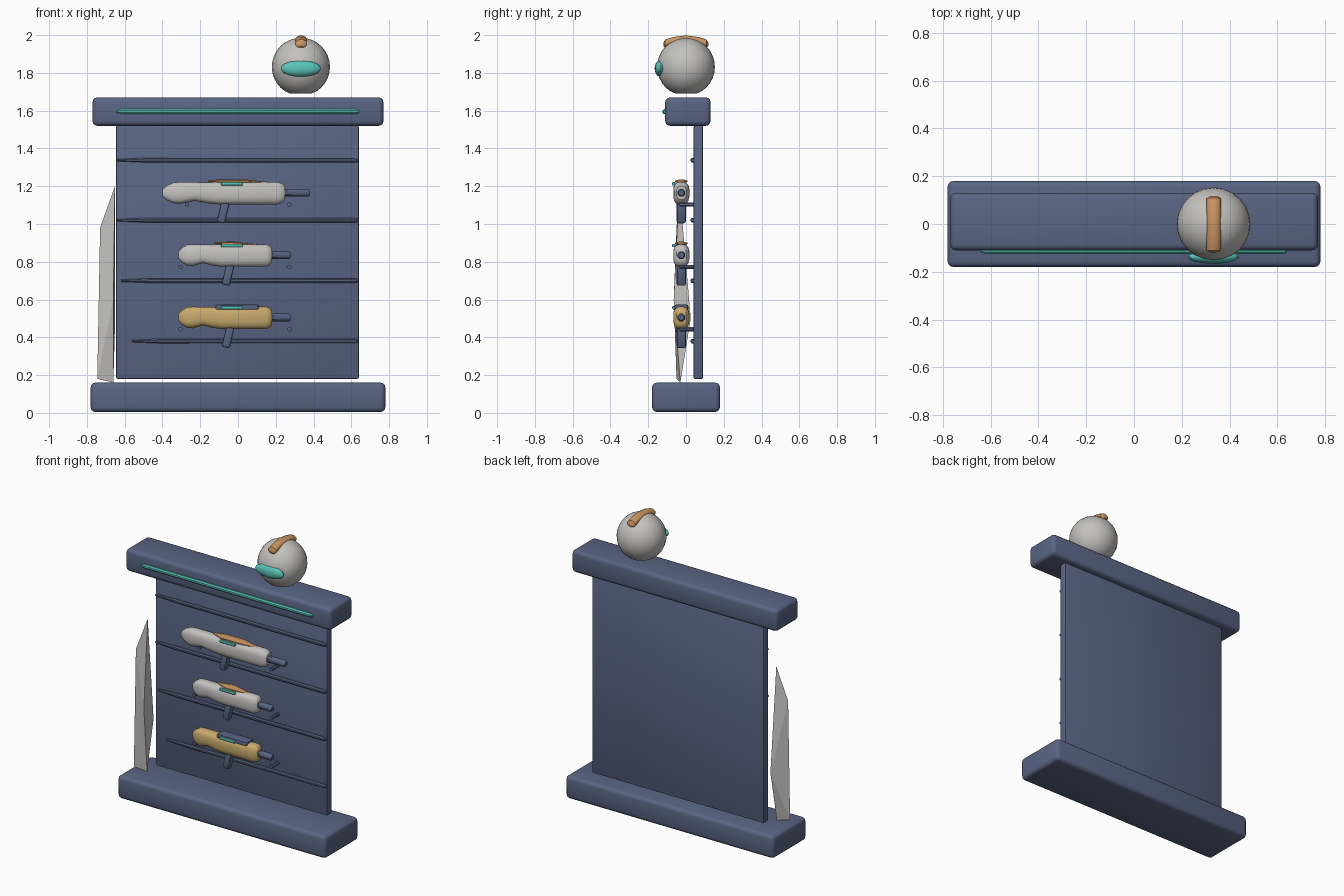
import bpy, bmesh, math
from mathutils import Vector

if "Cube" in bpy.data.objects:
    bpy.data.objects.remove(bpy.data.objects["Cube"])

def mat(name, c):
    m = bpy.data.materials.new(name)
    m.diffuse_color = (*c, 1)
    m.use_nodes = True
    m.node_tree.nodes["Principled BSDF"].inputs["Base Color"].default_value = m.diffuse_color
    return m

NAVY = mat("navy", (0.10, 0.13, 0.23))
TEAL = mat("teal", (0.10, 0.55, 0.48))
COPPER = mat("copper", (0.60, 0.30, 0.12))
GOLD = mat("gold", (0.58, 0.40, 0.15))
GREY = mat("pale_grey", (0.55, 0.54, 0.52))

def finish(name, bm, m, smooth=40):
    bmesh.ops.recalc_face_normals(bm, faces=bm.faces)
    me = bpy.data.meshes.new(name)
    bm.to_mesh(me)
    bm.free()
    ob = bpy.data.objects.new(name, me)
    bpy.context.collection.objects.link(ob)
    me.materials.append(m)
    if smooth:
        bpy.ops.object.select_all(action='DESELECT')
        ob.select_set(True)
        bpy.context.view_layer.objects.active = ob
        bpy.ops.object.shade_smooth_by_angle(angle=math.radians(smooth))
    return ob

def box(name, lo, hi, m, bevel=0.0, seg=3):
    bm = bmesh.new()
    bmesh.ops.create_cube(bm, size=1)
    for v in bm.verts:
        v.co = Vector([(a + b) / 2 + c * (b - a) for a, b, c in zip(lo, hi, v.co)])
    if bevel:
        bmesh.ops.bevel(bm, geom=bm.edges[:], offset=bevel, segments=seg, profile=0.5, affect='EDGES')
    return finish(name, bm, m)

def loft(name, rings, m, n=12, power=1.0, axis='X'):
    """Rings (position, other, z, radius_a, radius_z) along x or y; power < 1 squares the section."""
    bm = bmesh.new()
    prev = None
    rows = []
    for p, o, z, ra, rz in rings:
        row = []
        for i in range(n):
            t = 2 * math.pi * (i + 0.5) / n
            c, s = math.cos(t), math.sin(t)
            a = o + ra * math.copysign(abs(c) ** power, c)
            h = z + rz * math.copysign(abs(s) ** power, s)
            row.append(bm.verts.new((p, a, h) if axis == 'X' else (a, p, h)))
        if prev:
            for i in range(n):
                j = (i + 1) % n
                bm.faces.new((prev[i], prev[j], row[j], row[i]))
        prev = row
        rows.append(row)
    bm.faces.new(rows[0])
    bm.faces.new(rows[-1])
    return finish(name, bm, m)

# Stand: base, back panel, top beam
box("base", (-0.78, -0.18, 0.005), (0.78, 0.18, 0.16), NAVY, 0.025)
box("back_panel", (-0.645, 0.04, 0.18), (0.64, 0.09, 1.52), NAVY, 0.008, 2)
box("top_beam", (-0.77, -0.11, 1.52), (0.77, 0.13, 1.67), NAVY, 0.025)
loft("light_strip", [(-0.645, -0.112, 1.595, 0.005, 0.005), (-0.62, -0.112, 1.595, 0.014, 0.014),
                     (0.62, -0.112, 1.595, 0.014, 0.014), (0.64, -0.112, 1.595, 0.008, 0.008)], TEAL, 8)

# Rails on the panel, thinned at the left end
for i, (z, x0) in enumerate([(1.338, -0.64), (1.02, -0.64), (0.70, -0.62), (0.38, -0.56)]):
    loft(f"rail_{i + 1}", [(x0, 0.035, z, 0.008, 0.006), (x0 + 0.15, 0.035, z, 0.011, 0.013),
                           (0.62, 0.035, z, 0.011, 0.013), (0.635, 0.035, z, 0.008, 0.008)], NAVY, 8)

# Mounted devices: body, barrel, grip, stripe, pegs
def device(k, x0, x1, z, m, grip_x):
    y, s = -0.025, (x1 - x0) / 0.65
    prof = [(0, 0.0, .014, .018), (.025, 0, .028, .04), (.06, 0, .04, .056), (.10, 0, .043, .058),
            (.17, .007, .043, .05), (.24, .0, .043, .056), (.30, -.002, .043, .06),
            (.61, -.002, .043, .06), (.635, -.002, .038, .052), (.65, 0, .026, .036)]
    loft(f"body_{k}", [(x0 + p * s, y, z + dz, ry, rz) for p, dz, ry, rz in prof], m, 16, 0.7)
    e = x1 + 0.13 * s
    loft(f"barrel_{k}", [(x1 - 0.02, y, z, .022, .022), (e - 0.01, y, z, .022, .022),
                         (e, y, z, .015, .015)], NAVY, 8)
    g = box(f"grip_{k}", (-0.022, -0.024, -0.06), (0.022, 0.024, 0.055), NAVY, 0.01, 2)
    g.location = (grip_x, y, z - 0.10)
    g.rotation_euler = (0, math.radians(13), 0)
    for sx in (-0.305 if k > 1 else -0.27, 0.272):
        loft(f"peg_{k}", [(-0.035, sx, z - 0.062, .012, .012), (0.045, sx, z - 0.062, .012, .012)],
             NAVY, 8, axis='Y')

device(1, -0.40, 0.25, 1.165, GREY, -0.078)
device(2, -0.315, 0.18, 0.835, GREY, -0.052)
device(3, -0.315, 0.18, 0.505, GOLD, -0.052)
for k, z, a, b in ((1, 1.223, -0.16, 0.165), (2, 0.894, -0.125, 0.10)):
    loft(f"copper_ridge_{k}", [(a, -0.025, z + .006, .008, .004), (a + .07, -0.025, z + .003, .035, .010),
                               (b - .12, -0.025, z + .003, .035, .010), (b, -0.025, z - .004, .008, .003)], COPPER, 8)
box("top_housing", (-0.12, -0.06, 0.54), (0.11, 0.012, 0.574), NAVY, 0.01, 2)
for k, z in ((1, 1.213), (2, 0.886), (3, 0.557)):
    box(f"indicator_{k}", (-0.09, -0.073, z - 0.009), (0.025, -0.056, z + 0.009), TEAL, 0.005, 2)

# Blade leaning beside the panel
bm = bmesh.new()
for p in [(-.745, -.05, .18), (-.66, -.03, .16), (-.73, -.05, .98), (-.652, -.035, 1.2),
          (-.65, .025, .50), (-.66, -.065, .6)]:
    bm.verts.new(p)
bmesh.ops.convex_hull(bm, input=bm.verts)
finish("side_blade", bm, GREY, 0)

# Helmet with flattened underside, visor, crest
def ball(name, centre, r, m, u=24, v=16, floor=None):
    bm = bmesh.new()
    bmesh.ops.create_uvsphere(bm, u_segments=u, v_segments=v, radius=1)
    for w in bm.verts:
        w.co = Vector([c + a * b for c, a, b in zip(centre, w.co, r)])
        if floor:
            w.co.z = max(w.co.z, floor)
    return finish(name, bm, m)

ball("helmet", (0.333, 0, 1.832), (0.154, 0.153, 0.154), GREY, floor=1.692)
ball("visor", (0.333, -0.138, 1.823), (0.107, 0.028, 0.043), TEAL, 20, 10)
crest = []
for y in (-.12, -.11, -.07, 0, .07, .108, .118):
    end = abs(y) > .115
    crest.append((y, 0.334, 1.976 - 1.8 * y * y, 0.013 if end else 0.031, 0.01 if end else 0.023))
loft("crest", crest, COPPER, 12, axis='Y')
